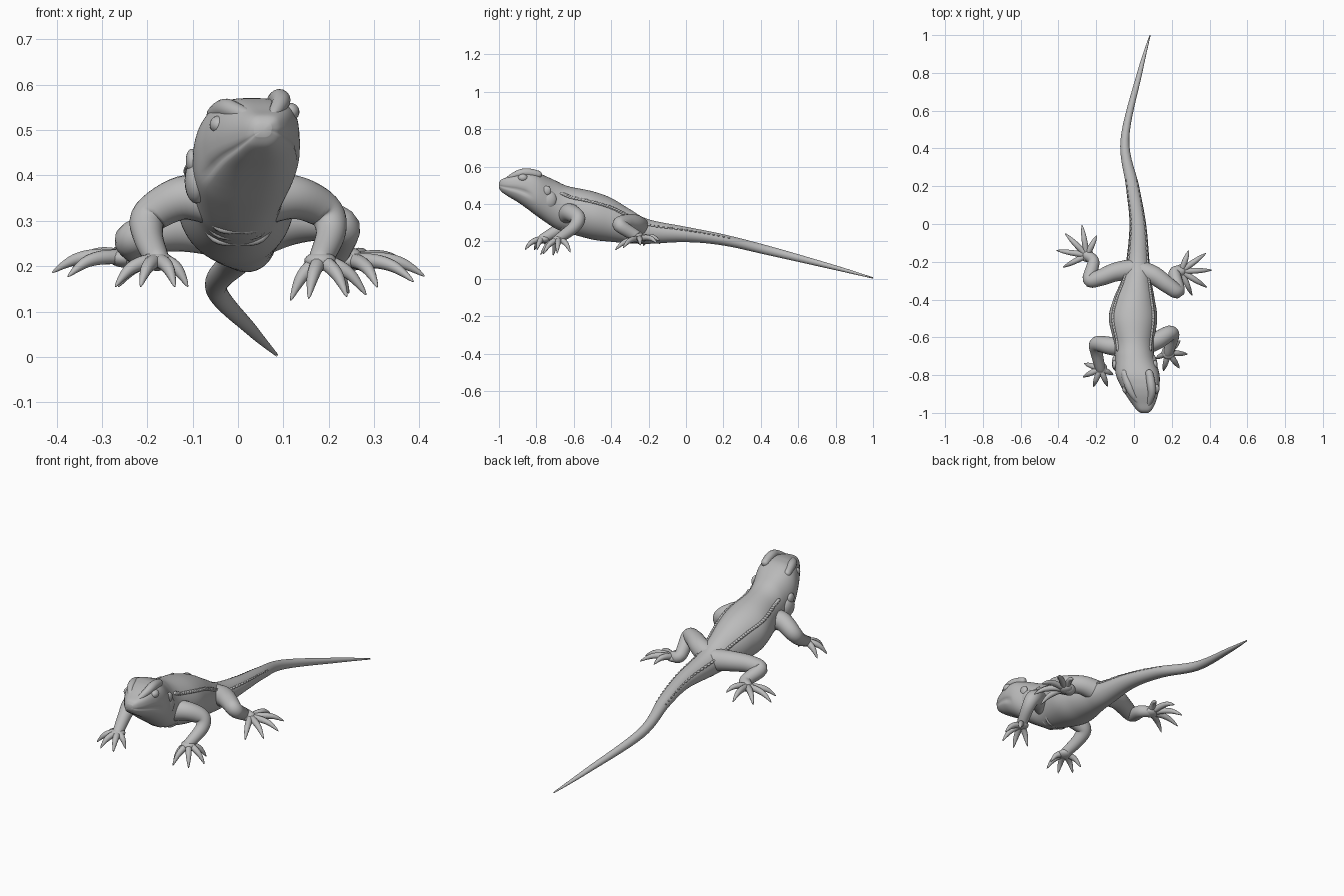
import bpy, bmesh, math
from mathutils import Vector, Matrix, Quaternion

if "Cube" in bpy.data.objects:
    bpy.data.objects.remove(bpy.data.objects["Cube"])

skin = bpy.data.materials.new("grey_skin")
skin.diffuse_color = (0.5, 0.5, 0.5, 1)
skin.use_nodes = True
skin.node_tree.nodes["Principled BSDF"].inputs["Base Color"].default_value = skin.diffuse_color


def finish(name, bm):
    bmesh.ops.recalc_face_normals(bm, faces=bm.faces)
    for f in bm.faces:
        f.smooth = True
    me = bpy.data.meshes.new(name)
    bm.to_mesh(me)
    bm.free()
    me.materials.append(skin)
    ob = bpy.data.objects.new(name, me)
    bpy.context.collection.objects.link(ob)


def spline(rows, steps):
    """Smooth interpolation through rows of numbers."""
    out = []
    for i in range(len(rows) - 1):
        a, b = rows[max(i - 1, 0)], rows[i]
        c, d = rows[i + 1], rows[min(i + 2, len(rows) - 1)]
        for s in range(steps):
            t = s / steps
            out.append([0.5 * (2 * q + (r - p) * t + (2 * p - 5 * q + 4 * r - w) * t * t
                        + (3 * q - p - 3 * r + w) * t ** 3) for p, q, r, w in zip(a, b, c, d)])
    return out + [list(rows[-1])]


def loft(bm, rings):
    """Skin a list of rings and close both ends."""
    vr = [[bm.verts.new(p) for p in r] for r in rings]
    n = len(vr[0])
    for a, b in zip(vr, vr[1:]):
        for k in range(n):
            bm.faces.new((a[k], a[(k + 1) % n], b[(k + 1) % n], b[k]))
    for r in (vr[0], vr[-1]):
        mid = bm.verts.new(sum((v.co for v in r), Vector()) / n)
        for k in range(n):
            bm.faces.new((r[k], r[(k + 1) % n], mid))


def tube(bm, points, radius, steps=6, n=16):
    """Round tube along a smooth path; radius is a function of 0..1."""
    cs = [Vector(p) for p in spline(points, steps)]
    last = len(cs) - 1
    tan = [(cs[min(i + 1, last)] - cs[max(i - 1, 0)]).normalized() for i in range(last + 1)]
    side = tan[0].orthogonal().normalized()
    rings = []
    for i, (c, t) in enumerate(zip(cs, tan)):
        if i:
            side = tan[i - 1].rotation_difference(t) @ side
        r = radius(i / last)
        caps = [0]
        if i == 0:
            caps = [-66, -44, -22, 0]
        elif i == last:
            caps = [0, 22, 44, 66]
        for a in caps:
            a = math.radians(a)
            rings.append([c + t * r * math.sin(a)
                          + Quaternion(t, 2 * math.pi * k / n) @ side * r * math.cos(a)
                          for k in range(n)])
    loft(bm, rings)


def blob(bm, centre, size, u=20, v=12):
    m = Matrix.Translation(centre) @ Matrix.Diagonal((*size, 1))
    bmesh.ops.create_uvsphere(bm, u_segments=u, v_segments=v, radius=1, matrix=m)


# Head, trunk and tail: y, centre x, half width, top, bottom
trunk = [
    (-1.00, .055, .020, .515, .485), (-.985, .054, .040, .532, .464),
    (-.95, .050, .064, .545, .440), (-.90, .041, .089, .562, .410),
    (-.85, .031, .107, .570, .375), (-.79, .018, .117, .565, .330),
    (-.70, .004, .104, .526, .270), (-.63, 0, .106, .495, .245),
    (-.50, -.005, .128, .468, .210), (-.40, 0, .110, .432, .198),
    (-.30, .012, .080, .372, .190), (-.20, .020, .062, .318, .187),
    (0, .020, .044, .278, .196), (.20, -.008, .035, .238, .178),
    (.45, -.048, .023, .174, .124), (.80, .030, .014, .072, .046),
    (1.0, .085, .003, .008, .001)]
N = 64
rings = []
for y, cx, hw, top, bot in spline(trunk, 8):
    head = max(0, min(1, (-.62 - y) / .22))       # the head is tilted and boxier
    mouth = max(0, min(1, (-.81 - y) / .05))      # groove below the upper lip
    a, p = math.radians(14 * head), 1 - .23 * head
    hz, zc = (top - bot) / 2, (top + bot) / 2
    ring = []
    for k in range(N):
        t = 2 * math.pi * k / N
        c, s = math.cos(t), math.sin(t)
        g = 1 - .09 * mouth * math.exp(-((math.atan2(s, abs(c)) + .3) / .13) ** 2)
        x = hw * g * math.copysign(abs(c) ** p, c)
        z = hz * g * math.copysign(abs(s) ** p, s)
        ring.append(Vector((cx + x * math.cos(a) - z * math.sin(a) * .4, y,
                            zc + x * math.sin(a) * abs(c) + z)))
    rings.append(ring)
bm = bmesh.new()
loft(bm, rings)
finish("head_body_and_tail", bm)

# Rough scale rows along both edges of the back and tail root
bm = bmesh.new()
for ring in rings:
    y = ring[0].y
    if -.66 < y < .25:
        w = .4 + .6 * min(1, (.25 - y) / .6)
        for k in (6, N // 2 - 6):
            blob(bm, ring[k], (.009 * w, .017 * w, .008 * w), 8, 6)
finish("back_scales", bm)

# Brow ridges, eyes, jowls and ear pads, mirrored about the tilted head axis
def head_point(sx, x, y, z):
    """Place a point of the right half on either side of the tilted head."""
    cx = .031 - (y + .85) * .25
    return Vector((cx + sx * x, y, z + sx * x * .18))


for side, sx in (("right", 1), ("left", -1)):
    bm = bmesh.new()
    tube(bm, [head_point(sx, *p) for p in
              ((.02, -.955, .528), (.05, -.90, .551), (.06, -.85, .557), (.065, -.79, .546))],
         lambda t: .012 + .011 * math.sin(t * 2.3))
    finish(side + "_brow", bm)
    bm = bmesh.new()
    blob(bm, head_point(sx, .079, -.872, .526), (.020, .026, .020))
    finish(side + "_eye", bm)
    bm = bmesh.new()
    blob(bm, head_point(sx, .094, -.735, .405), (.026, .045, .05))
    blob(bm, head_point(sx, .107, -.745, .452), (.013, .024, .026))
    finish(side + "_jowl", bm)

# Throat folds ahead of the chest
bm = bmesh.new()
for i in range(3):
    y, z, w = -.70 + .035 * i, .278 - .013 * i, .075 + .005 * i
    tube(bm, [(w * s, y + .03 * s ** 4, z + .053 * s ** 4 + .002) for s in (-1, -.6, 0, .6, 1)],
         lambda t: .006 + .004 * math.sin(math.pi * t), 5, 10)
finish("throat_folds", bm)


def limb(name, path, first, step, length, tip_z, rise):
    """Tapered leg, flat palm and a fan of five arched, clawed toes."""
    bm = bmesh.new()
    tube(bm, path, lambda t: .057 - .031 * t ** .9, 6, 24)
    palm = Vector(path[-1])
    blob(bm, palm - Vector((0, 0, .004)), (.036, .036, .021))
    finish(name + "_leg", bm)
    bm = bmesh.new()
    for i in range(5):
        a = math.radians(first + step * i)
        reach = length * (.87, 1, 1, 1, .72)[i]
        tip = palm + Vector((math.cos(a) * reach, math.sin(a) * reach, 0))
        tip.z = tip_z + rise * i
        toe = []
        for t in (.1, .4, .65, .84, 1):
            toe.append(palm.lerp(tip, t) + Vector((0, 0, .018 * math.sin(math.pi * t ** 1.3))))
        tube(bm, toe, lambda t: .002 + .0145 * (1 - t ** 2.2), 4, 12)
    finish(name + "_toes", bm)


limb("front_left", [(-.05, -.65, .345), (-.125, -.645, .350), (-.195, -.635, .310),
                    (-.198, -.68, .265), (-.178, -.765, .215)], 163, 43, .102, .156, 0)
limb("front_right", [(.05, -.64, .345), (.125, -.615, .352), (.190, -.578, .322),
                     (.205, -.60, .275), (.182, -.68, .215)], 45, -50, .100, .142, -.004)
limb("hind_left", [(-.01, -.24, .270), (-.10, -.255, .280), (-.18, -.285, .275),
                   (-.235, -.293, .258), (-.215, -.20, .228), (-.25, -.165, .222)],
     207, -36, .160, .178, .009)
limb("hind_right", [(.04, -.25, .275), (.11, -.275, .295), (.18, -.325, .300),
                    (.232, -.353, .285), (.215, -.26, .225), (.25, -.25, .215)],
     -66, 34, .160, .155, .012)
